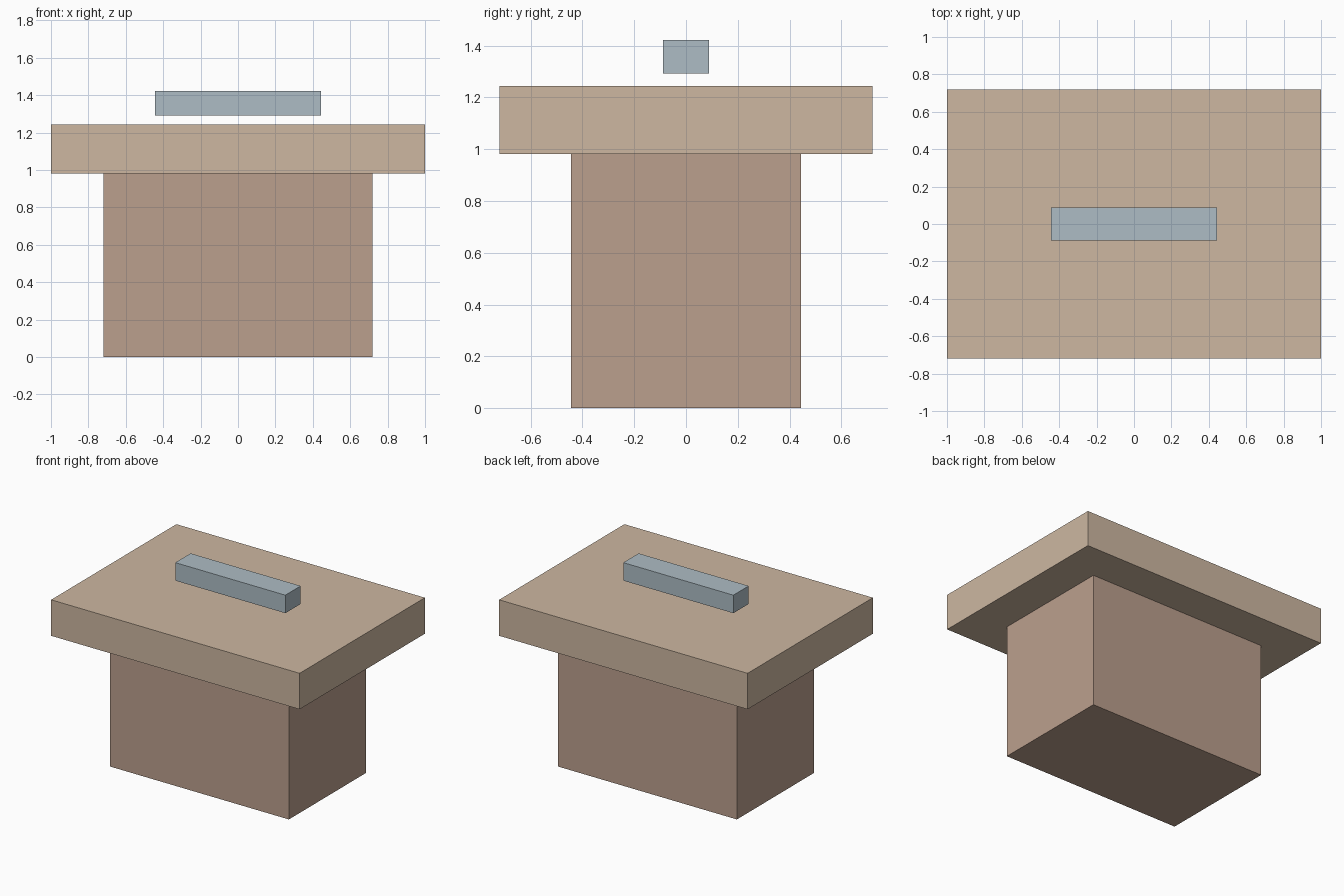
import bpy

if "Cube" in bpy.data.objects:
    bpy.data.objects.remove(bpy.data.objects["Cube"])


def material(name, rgb):
    mat = bpy.data.materials.new(name)
    mat.diffuse_color = (*[(c / 255) ** 2.2 for c in rgb], 1)
    mat.use_nodes = True
    mat.node_tree.nodes["Principled BSDF"].inputs["Base Color"].default_value = mat.diffuse_color
    return mat


def box(name, half_x, half_y, z0, z1, mat):
    bpy.ops.mesh.primitive_cube_add(size=2, location=(0, 0, (z0 + z1) / 2))
    ob = bpy.context.object
    ob.name = name
    ob.scale = (half_x, half_y, (z1 - z0) / 2)
    bpy.ops.object.transform_apply(location=False, rotation=False, scale=True)
    ob.data.materials.append(mat)
    return ob


# Solid pedestal
box("base", 0.72, 0.443, 0, 0.982, material("brown", (186, 158, 140)))
# Overhanging slab
box("top_slab", 1.0, 0.72, 0.982, 1.244, material("tan", (204, 182, 160)))
# Bar floating just above the slab
box("upper_bar", 0.443, 0.088, 1.291, 1.422, material("blue_grey", (172, 187, 195)))
